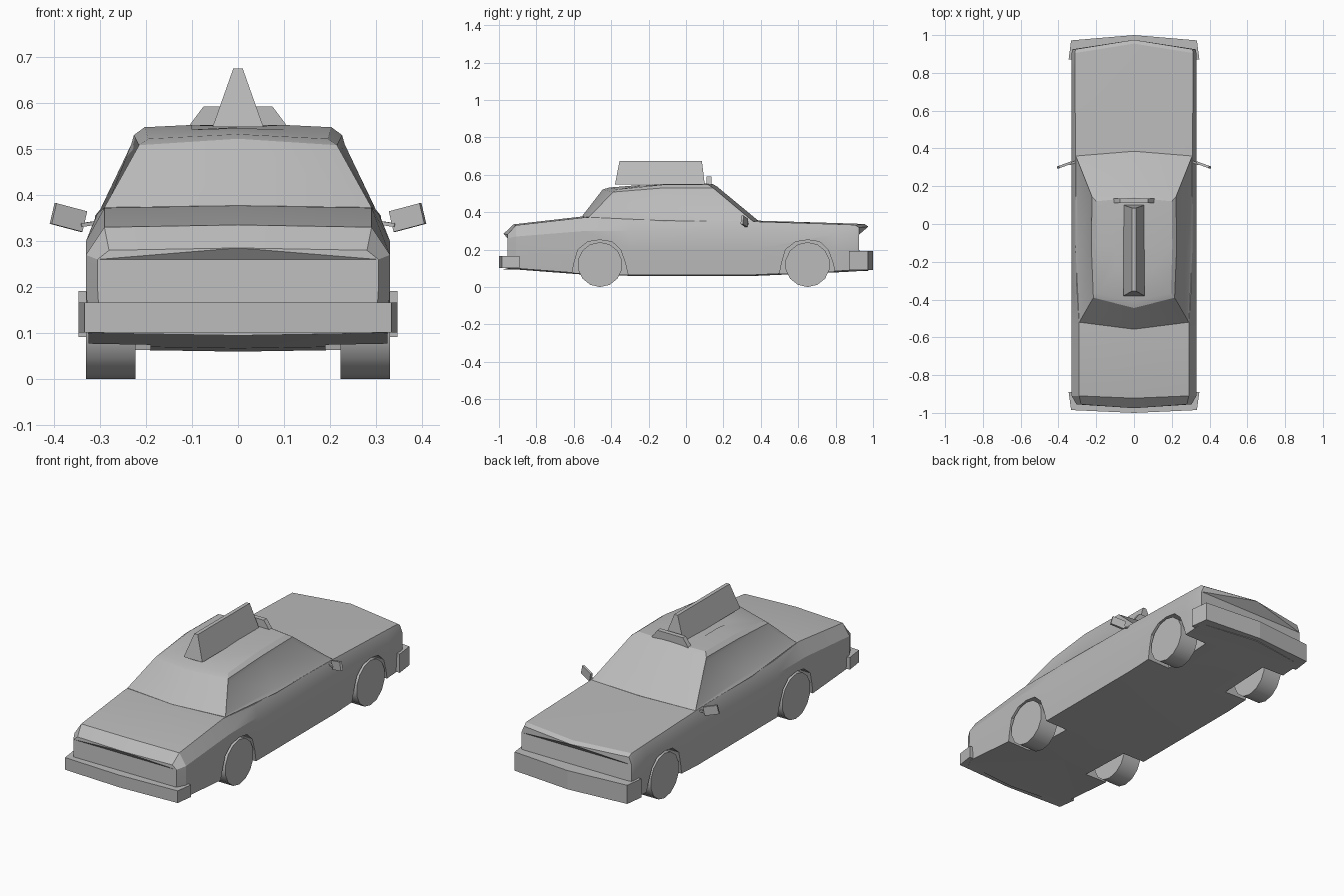
import bpy, bmesh, math
from mathutils import Matrix, Vector

if "Cube" in bpy.data.objects:
    bpy.data.objects.remove(bpy.data.objects["Cube"])

grey = bpy.data.materials.new("light grey")
grey.diffuse_color = (0.5, 0.5, 0.5, 1)
grey.use_nodes = True
grey.node_tree.nodes["Principled BSDF"].inputs["Base Color"].default_value = grey.diffuse_color


def finish(name, bm, smooth=None):
    bmesh.ops.recalc_face_normals(bm, faces=bm.faces)
    mesh = bpy.data.meshes.new(name)
    bm.to_mesh(mesh)
    bm.free()
    ob = bpy.data.objects.new(name, mesh)
    bpy.context.collection.objects.link(ob)
    mesh.materials.append(grey)
    bpy.ops.object.select_all(action='DESELECT')
    ob.select_set(True)
    bpy.context.view_layer.objects.active = ob
    if smooth:
        bpy.ops.object.shade_smooth_by_angle(angle=math.radians(smooth))
    return ob


def loft(rings):
    """Closed skin through equal-length rings, capped at both ends."""
    bm = bmesh.new()
    rows = [[bm.verts.new(p) for p in r] for r in rings]
    n = len(rows[0])
    for a, b in zip(rows, rows[1:]):
        for i in range(n):
            j = (i + 1) % n
            bm.faces.new((a[i], a[j], b[j], b[i]))
    bm.faces.new(rows[0])
    bm.faces.new(rows[-1])
    return bm


def mirrored(half):
    """Half outline starting and ending on x = 0, closed by its mirror."""
    return half + [(-x, y, z) for x, y, z in reversed(half[1:-1])]


def prism_x(outline, x0, x1):
    return loft([[(x, y, z) for y, z in outline] for x in (x0, x1)])


# Lower body: y, centre bulge, floor z, side x, belt z, deck x, deck z
stations = [
    (-0.955, -0.020, 0.10, 0.305, 0.26, 0.28, 0.28),
    (-0.910, -0.012, 0.10, 0.330, 0.27, 0.29, 0.33),
    (-0.540, -0.015, 0.072, 0.330, 0.30, 0.29, 0.372),
    (-0.300, 0.0, 0.065, 0.330, 0.30, 0.305, 0.36),
    (0.360, 0.02, 0.065, 0.330, 0.30, 0.31, 0.35),
    (0.800, 0.04, 0.085, 0.330, 0.285, 0.312, 0.336),
    (0.905, 0.05, 0.092, 0.330, 0.28, 0.312, 0.332),
    (0.925, 0.05, 0.092, 0.326, 0.28, 0.31, 0.318),
]
rings = []
for y, dy, zb, wx, bz, dx, dz in stations:
    rings.append(mirrored([
        (0, y + dy, zb - 0.005), (wx - 0.006, y, zb), (wx, y, 0.2),
        (wx, y, bz), (dx, y, dz), (0, y + dy, dz + 0.005)]))
body = finish("lower_body", loft(rings))

# Wheel arches cut into the body, and wheels
for tag, wy in (("rear", -0.46), ("front", 0.65)):
    arch = [(-0.165, 0.0), (-0.138, 0.13), (-0.118, 0.2), (-0.065, 0.242), (0, 0.252),
            (0.065, 0.242), (0.11, 0.2), (0.135, 0.13), (0.165, 0.0)]
    for s, side in ((1, "right"), (-1, "left")):
        cutter = finish("arch_cutter", prism_x([(wy + y, z) for y, z in arch],
                                               s * 0.19, s * 0.4))
        bpy.context.view_layer.objects.active = body
        mod = body.modifiers.new("arch", 'BOOLEAN')
        mod.object = cutter
        mod.solver = 'EXACT'
        bpy.ops.object.modifier_apply(modifier=mod.name)
        bpy.data.objects.remove(cutter)
        ring = [(wy + 0.12 * math.cos(a), 0.12 + 0.12 * math.sin(a))
                for a in (2 * math.pi * (i + 0.5) / 14 for i in range(14))]
        finish(tag + "_wheel_" + side, prism_x(ring, s * 0.223, s * 0.33), 30)
bpy.ops.object.select_all(action='DESELECT')
body.select_set(True)
bpy.context.view_layer.objects.active = body
bpy.ops.object.shade_smooth_by_angle(angle=math.radians(25))

# Cabin: skirt, window base, window top, roof
cabin_rings = [
    [(0, 0.38, 0.31), (0.305, 0.36, 0.31), (0.31, -0.12, 0.31), (0.285, -0.52, 0.31), (0, -0.555, 0.31)],
    [(0, 0.385, 0.356), (0.308, 0.36, 0.35), (0.31, -0.12, 0.355), (0.29, -0.52, 0.373), (0, -0.557, 0.377)],
    [(0, 0.165, 0.538), (0.222, 0.145, 0.53), (0.226, -0.12, 0.53), (0.215, -0.39, 0.508), (0, -0.445, 0.522)],
    [(0, 0.14, 0.552), (0.2, 0.12, 0.547), (0.203, -0.12, 0.547), (0.195, -0.365, 0.522), (0, -0.41, 0.532)],
    [(0, 0.08, 0.553), (0.1, 0.07, 0.551), (0.1, -0.12, 0.552), (0.1, -0.24, 0.542), (0, -0.25, 0.545)],
]
bm = loft([mirrored(r) for r in cabin_rings])
bm.normal_update()
# Side glass pressed in slightly as one opening per side
for s in (1, -1):
    glass = [f for f in bm.faces if s * f.calc_center_median().x > 0.24
             and 0.4 < f.calc_center_median().z < 0.5 and abs(f.normal.x) > 0.7]
    bmesh.ops.recalc_face_normals(bm, faces=bm.faces)
    bmesh.ops.inset_region(bm, faces=glass, thickness=0.02, depth=-0.004)
finish("cabin", bm, 25)

# Bumpers: swept-back plan outlines with short side returns
for name, s, tip, corner, end, z0, z1 in (
        ("rear_bumper", -1, 1.0, 0.985, 0.89, 0.102, 0.167),
        ("front_bumper", 1, 1.0, 0.972, 0.872, 0.092, 0.192)):
    plan = [(0, s * tip), (0.333, s * corner), (0.346, s * end), (0.315, s * end), (0, s * 0.9)]
    finish(name, loft([mirrored([(x, y, z) for x, y in plan]) for z in (z0, z1)]))

# Roof sign: long wedge and a small cross bar
finish("roof_sign", loft([
    [(-w, y0, z), (w, y0, z), (w, y1, z), (-w, y1, z)]
    for w, y0, y1, z in ((0.055, -0.38, 0.10, 0.548), (0.01, -0.355, 0.085, 0.675))]))
finish("roof_bar", loft([
    [(-w, 0.11, z), (w, 0.11, z), (w, 0.135, z), (-w, 0.135, z)]
    for w, z in ((0.11, 0.545), (0.075, 0.592))]))

# Door mirrors on short stalks
for s, side in ((1, "right"), (-1, "left")):
    for part, loc, size in (("door_mirror_", (0.368, 0.312, 0.351), (0.073, 0.013, 0.046)),
                            ("mirror_stalk_", (0.318, 0.326, 0.338), (0.05, 0.012, 0.008))):
        bm = bmesh.new()
        bmesh.ops.create_cube(bm, size=1)
        m = (Matrix.Translation(Vector((s * loc[0], loc[1], loc[2])))
             @ Matrix.Rotation(math.radians(-20 * s), 4, 'Z')
             @ Matrix.Rotation(math.radians(-14 * s if part[0] == "d" else 8 * s), 4, 'Y')
             @ Matrix.Diagonal((*size, 1)))
        bmesh.ops.transform(bm, matrix=m, verts=bm.verts)
        finish(part + side, bm)
